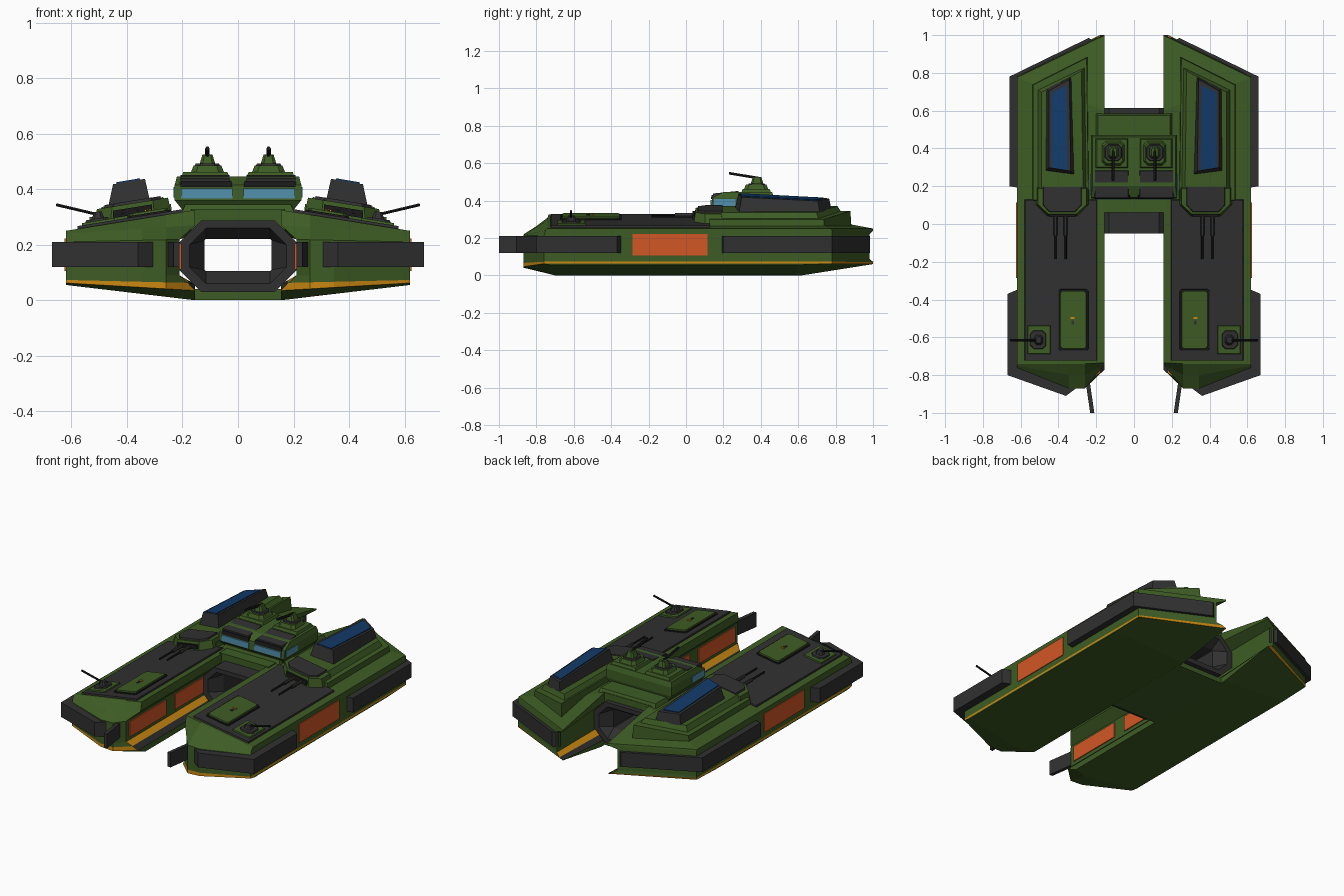
import bpy, bmesh, math
from mathutils import Vector

def material(name, rgb):
    m = bpy.data.materials.new(name)
    m.diffuse_color = (*rgb, 1)
    return m

GREEN = material("olive green", (0.048, 0.108, 0.018))
DARK = material("dark grey", (0.030, 0.030, 0.031))
BLACK = material("black", (0.010, 0.010, 0.011))
ORANGE = material("orange", (0.65, 0.095, 0.018))
YELLOW = material("amber", (0.60, 0.25, 0.006))
BLUE = material("deep blue", (0.006, 0.042, 0.14))
SKY = material("light blue glass", (0.085, 0.28, 0.42))

def loft(name, rings, mats, rule=None, mirror=True, cap=True, loop=False):
    """Skin a list of rings; rule(band, segment) picks the material slot."""
    bm = bmesh.new()
    vs = [[bm.verts.new(p) for p in r] for r in rings]
    n = len(rings[0])
    for b in range(len(vs) if loop else len(vs) - 1):
        lo, hi = vs[b], vs[(b + 1) % len(vs)]
        for i in range(n):
            j = (i + 1) % n
            f = bm.faces.new((lo[i], lo[j], hi[j], hi[i]))
            f.material_index = rule(b, i) if rule else 0
    if cap and not loop:
        bm.faces.new(vs[0])
        bm.faces.new(vs[-1])
    bmesh.ops.recalc_face_normals(bm, faces=bm.faces)
    bmesh.ops.triangulate(bm, faces=[f for f in bm.faces if len(f.verts) > 4])
    me = bpy.data.meshes.new(name)
    bm.to_mesh(me)
    bm.free()
    for m in mats:
        me.materials.append(m)
    ob = bpy.data.objects.new(name, me)
    bpy.context.collection.objects.link(ob)
    if mirror:
        md = ob.modifiers.new("mirror", "MIRROR")
        md.use_clip = False
        md.use_mirror_merge = False
    return ob

def deck(x):
    """Height of the outward sloping deck."""
    return 0.325 - 0.161 * (x - 0.155)

def prism(name, pts, z0, z1, mat, inset=0.0, tilt=False, sy=0.0, mirror=True):
    """Upright prism; tilt follows the deck slope, sy slopes its height along y."""
    xs, ys = [p[0] for p in pts], [p[1] for p in pts]
    cx, cy = (min(xs) + max(xs)) / 2, (min(ys) + max(ys)) / 2
    kx = 1 - 2 * inset / (max(xs) - min(xs))
    ky = 1 - 2 * inset / (max(ys) - min(ys))
    top = [(cx + (x - cx) * kx, cy + (y - cy) * ky) for x, y in pts]
    ring = lambda ps, z: [(x, y, z + (deck(x) if tilt else 0) + sy * (y - min(ys))) for x, y in ps]
    return loft(name, [ring(pts, z0), ring(top, z1)], [mat], mirror=mirror)

def rect(x0, x1, y0, y1, c=0.0):
    if not c:
        return [(x0, y0), (x1, y0), (x1, y1), (x0, y1)]
    return [(x0 + c, y0), (x1 - c, y0), (x1, y0 + c), (x1, y1 - c),
            (x1 - c, y1), (x0 + c, y1), (x0, y1 - c), (x0, y0 + c)]

def rod(name, a, b, r, mat, n=6):
    a, b = Vector(a), Vector(b)
    q = (b - a).to_track_quat('Z', 'Y')
    circ = [q @ Vector((r * math.cos(t * math.tau / n), r * math.sin(t * math.tau / n), 0)) for t in range(n)]
    return loft(name, [[a + c for c in circ], [b + c for c in circ]], [mat])

# Side hulls: stacked outlines, with a recessed inner wall
def outline(xi, ya, yb, yd, ye, yf, zi, zo, zf=None):
    pts = [(xi, ya), (0.26, yb), (0.345, yb), (0.62, yd), (0.62, ye), (xi, yf), (xi, 0.6)]
    ring = [[x, y, zi + (zo - zi) * (x - 0.155) / 0.465] for x, y in pts]
    if zf is not None:
        ring[5][2] = zf
    return ring

hull_rings = [
    outline(0.155, -0.70, -0.74, -0.72, 0.58, 0.62, 0.0, 0.055),
    outline(0.155, -0.77, -0.87, -0.76, 0.78, 1.0, 0.035, 0.062, 0.06),
    outline(0.180, -0.79, -0.87, -0.76, 0.78, 1.0, 0.062, 0.073, 0.072),
    outline(0.210, -0.81, -0.87, -0.76, 0.78, 0.98, 0.09, 0.085),
    outline(0.210, -0.81, -0.87, -0.76, 0.78, 0.98, 0.22, 0.21),
    outline(0.155, -0.745, -0.80, -0.75, 0.78, 1.0, 0.27, 0.24, 0.24),
    outline(0.155, -0.735, -0.74, -0.74, 0.775, 1.0, 0.325, 0.25, 0.25)]

def hull_rule(band, seg):
    inner = seg in (5, 6)
    if band == 1:
        return 1 if inner else 2
    return 2 if band == 2 and inner else 0
loft("side_hull", hull_rings, [GREEN, DARK, YELLOW], hull_rule)

# Bumpers and the front clasp plates
prism("front_bumper", [(0.60, -0.34), (0.67, -0.37), (0.67, -0.80), (0.36, -0.91), (0.30, -0.865), (0.60, -0.72)],
      0.12, 0.21, DARK)
prism("rear_bumper", [(0.60, 0.19), (0.66, 0.20), (0.66, 0.78), (0.24, 0.985), (0.20, 0.96), (0.60, 0.75)],
      0.12, 0.21, DARK)
prism("clasp_plate", [(0.235, -0.83), (0.21, -1.0), (0.232, -1.0), (0.257, -0.83)], 0.12, 0.21, DARK)

# Orange side panels
prism("outer_panel", rect(0.617, 0.625, -0.285, 0.115), 0.105, 0.222, ORANGE)
for y in (-0.78, -0.33):
    prism("inner_panel", rect(0.204, 0.212, y, y + 0.36), 0.11, 0.205, ORANGE)

# Deck, hatch and small front gun
prism("deck_plate", rect(0.195, 0.58, -0.725, 0.13), -0.01, 0.01, DARK, 0.003, True)
prism("hatch_rim", rect(0.24, 0.402, -0.672, -0.343, 0.01), 0.0, 0.016, BLACK, 0.003, True)
prism("hatch_lid", rect(0.248, 0.394, -0.664, -0.351, 0.012), 0.0, 0.024, GREEN, 0.005, True)
prism("hatch_handle", rect(0.314, 0.336, -0.502, -0.492), 0.02, 0.03, YELLOW, 0, True)
prism("hatch_lock", rect(0.318, 0.332, -0.532, -0.512), 0.02, 0.028, DARK, 0, True)
prism("deck_gun_base", rect(0.44, 0.565, -0.69, -0.535), 0.0, 0.018, GREEN, 0.004, True)
prism("deck_gun_ring", rect(0.462, 0.553, -0.665, -0.56, 0.02), 0.01, 0.026, DARK, 0.006, True)
prism("deck_gun_mount", rect(0.48, 0.53, -0.642, -0.585, 0.012), 0.02, 0.05, DARK, 0.012, True)
rod("deck_gun_barrel", (0.49, -0.615, 0.305), (0.655, -0.615, 0.344), 0.006, BLACK)

# Rear superstructure tiers with the long canopies
prism("rear_tier", [(0.235, 0.12), (0.54, 0.12), (0.54, 0.74), (0.245, 0.885)], -0.06, 0.035, GREEN, 0.006, True)
prism("upper_tier", [(0.25, 0.17), (0.51, 0.17), (0.51, 0.71), (0.26, 0.83)], 0.03, 0.065, GREEN, 0.02, True)
prism("canopy_body", [(0.315, 0.26), (0.47, 0.28), (0.47, 0.72), (0.325, 0.785)], 0.05, 0.142, DARK, 0.02, True, -0.05)
prism("canopy_glass", [(0.352, 0.285), (0.437, 0.30), (0.437, 0.695), (0.357, 0.735)], 0.136, 0.146, BLUE, 0, True, -0.05)

# Twin-barrel turrets
prism("turret_body", [(0.24, 0.20), (0.24, 0.10), (0.30, 0.04), (0.46, 0.04), (0.52, 0.10), (0.52, 0.20)],
      0.0, 0.06, GREEN, 0.012, True)
prism("turret_roof", [(0.275, 0.20), (0.275, 0.10), (0.31, 0.06), (0.45, 0.06), (0.485, 0.10), (0.485, 0.20)],
      0.05, 0.07, DARK, 0.005, True)
prism("turret_slot", rect(0.31, 0.45, 0.036, 0.05), 0.018, 0.045, BLACK, 0, True)
for x in (0.362, 0.415):
    rod("turret_barrel", (x, 0.07, deck(x) + 0.032), (x, -0.185, deck(x) + 0.032), 0.006, BLACK)
    rod("turret_sleeve", (x, 0.07, deck(x) + 0.032), (x, -0.06, deck(x) + 0.032), 0.01, DARK)

# Centre bridge and its dark tunnel
prism("bridge_top", rect(-0.17, 0.17, 0.06, 0.585), 0.25, 0.328, GREEN, mirror=False)
prism("bridge_floor", rect(-0.16, 0.16, 0.0, 0.585), 0.0, 0.04, GREEN, mirror=False)

def octagon(y, hx, z0, z1, c):
    return [(x, y, z) for x, z in rect(-hx, hx, z0, z1, c)]
loft("tunnel_frame", [octagon(-0.05, 0.212, 0.03, 0.287, 0.08), octagon(-0.05, 0.175, 0.06, 0.26, 0.06),
                      octagon(0.03, 0.12, 0.105, 0.22, 0.004), octagon(0.55, 0.12, 0.105, 0.22, 0.004),
                      octagon(0.615, 0.175, 0.06, 0.26, 0.06), octagon(0.615, 0.212, 0.03, 0.287, 0.08)],
     [DARK], mirror=False, loop=True)

# Command cabin
prism("cabin_base", rect(-0.20, 0.20, 0.13, 0.585), 0.32, 0.345, GREEN, 0.01, mirror=False)
loft("cabin_body", [[(x, y, z) for x, y in rect(-hx, hx, y0, y1)] for hx, y0, y1, z in
                    ((0.20, 0.16, 0.46, 0.325), (0.228, 0.135, 0.47, 0.36),
                     (0.228, 0.14, 0.47, 0.415), (0.22, 0.20, 0.46, 0.445))], [GREEN], mirror=False)
prism("cabin_window", rect(0.02, 0.205, 0.131, 0.145), 0.366, 0.402, SKY)
prism("cabin_side_window", rect(0.222, 0.232, 0.15, 0.265), 0.37, 0.408, SKY)
prism("cabin_brow", rect(0.02, 0.208, 0.133, 0.16), 0.408, 0.43, BLACK, 0.004)
prism("cabin_roof_plate", rect(0.027, 0.21, 0.14, 0.285), 0.41, 0.437, DARK, 0.004, sy=0.1)

# Roof guns
prism("roof_gun_base", rect(0.03, 0.205, 0.295, 0.455), 0.44, 0.462, GREEN, 0.008)
prism("roof_gun_block", rect(0.05, 0.17, 0.31, 0.44, 0.02), 0.46, 0.485, GREEN, 0.01)
prism("roof_gun_ring", rect(0.062, 0.158, 0.33, 0.425, 0.02), 0.48, 0.492, DARK, 0.006)
prism("roof_gun_mount", rect(0.08, 0.14, 0.345, 0.415, 0.012), 0.485, 0.525, GREEN, 0.012)
rod("roof_gun_barrel", (0.11, 0.40, 0.518), (0.11, 0.23, 0.546), 0.008, BLACK)
